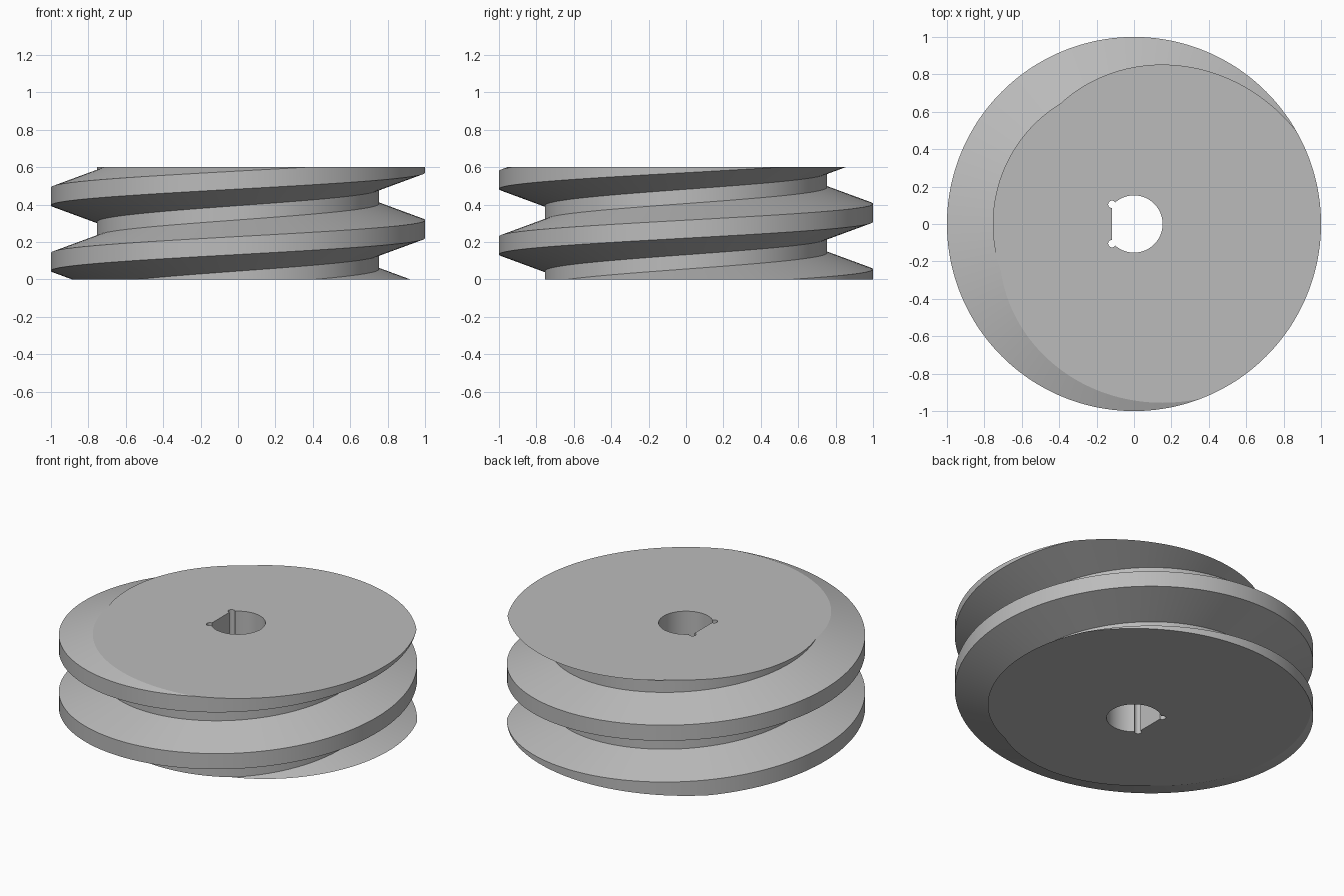
import bpy
import bmesh
from math import sin, cos, tau, radians

cube = bpy.data.objects.get("Cube")
if cube:
    bpy.data.objects.remove(cube, do_unlink=True)

HEIGHT = 0.6
LEAD = 0.35
ROOT, TIP = 0.755, 1.0
COLUMNS = 240
FLANK, CREST = 0.0889, 0.096
CREST_START = 0.221          # underside of the crest on the +x side

steel = bpy.data.materials.new("plain_grey")
steel.use_nodes = True
grey = (0.5, 0.5, 0.5, 1)
steel.diffuse_color = grey
steel.node_tree.nodes["Principled BSDF"].inputs["Base Color"].default_value = grey

bm = bmesh.new()

# Helical thread: one tooth profile repeated up the axis, each column raised
# by its share of the lead, so the seam joins one whole tooth higher
tooth = [(ROOT, -FLANK), (TIP, 0), (TIP, CREST), (ROOT, CREST + FLANK)]
profile = [(r, CREST_START + z + turn * LEAD) for turn in range(-3, 4) for r, z in tooth]
columns = []
for i in range(COLUMNS):
    a = tau * i / COLUMNS
    columns.append([bm.verts.new((r * cos(a), r * sin(a), z + LEAD * i / COLUMNS))
                    for r, z in profile])
for i in range(COLUMNS):
    here, after = columns[i], columns[(i + 1) % COLUMNS]
    shift = len(tooth) if i == COLUMNS - 1 else 0
    for j in range(len(profile) - 1 - shift):
        k = j + shift
        bm.faces.new((here[j], after[k], after[k + 1], here[j + 1]))

# Trim the thread to a flat top and bottom
for z, direction in ((0, -1), (HEIGHT, 1)):
    bmesh.ops.bisect_plane(bm, geom=bm.verts[:] + bm.edges[:] + bm.faces[:], dist=1e-5,
                           plane_co=(0, 0, z), plane_no=(0, 0, direction), clear_outer=True)


def arc(cx, cy, radius, start, end, steps):
    angles = [radians(start + (end - start) * i / steps) for i in range(steps + 1)]
    return [(cx + radius * cos(a), cy + radius * sin(a)) for a in angles]


# D-shaped bore with a round relief in each corner of its flat
relief = arc(-0.118, 0.105, 0.02, 30, 270, 16)
outline = arc(0, 0, 0.153, -130, 130, 64) + relief + [(x, -y) for x, y in reversed(relief)]
rings = [[bm.verts.new((x, y, z)) for x, y in outline] for z in (0, HEIGHT)]
for i in range(len(outline)):
    n = (i + 1) % len(outline)
    bm.faces.new((rings[0][i], rings[1][i], rings[1][n], rings[0][n]))

# End faces between the thread outline and the bore
for z in (0, HEIGHT):
    rim = [e for e in bm.edges if e.is_boundary
           and all(abs(v.co.z - z) < 1e-4 for v in e.verts)]
    bmesh.ops.triangle_fill(bm, use_beauty=True, use_dissolve=False, edges=rim,
                            normal=(0, 0, 1 if z else -1))

bmesh.ops.recalc_face_normals(bm, faces=bm.faces[:])
mesh = bpy.data.meshes.new("worm_thread")
bm.to_mesh(mesh)
bm.free()
mesh.materials.append(steel)

worm = bpy.data.objects.new("worm_thread", mesh)
bpy.context.collection.objects.link(worm)
bpy.ops.object.select_all(action='DESELECT')
worm.select_set(True)
bpy.context.view_layer.objects.active = worm
bpy.ops.object.shade_smooth_by_angle(angle=radians(15))
